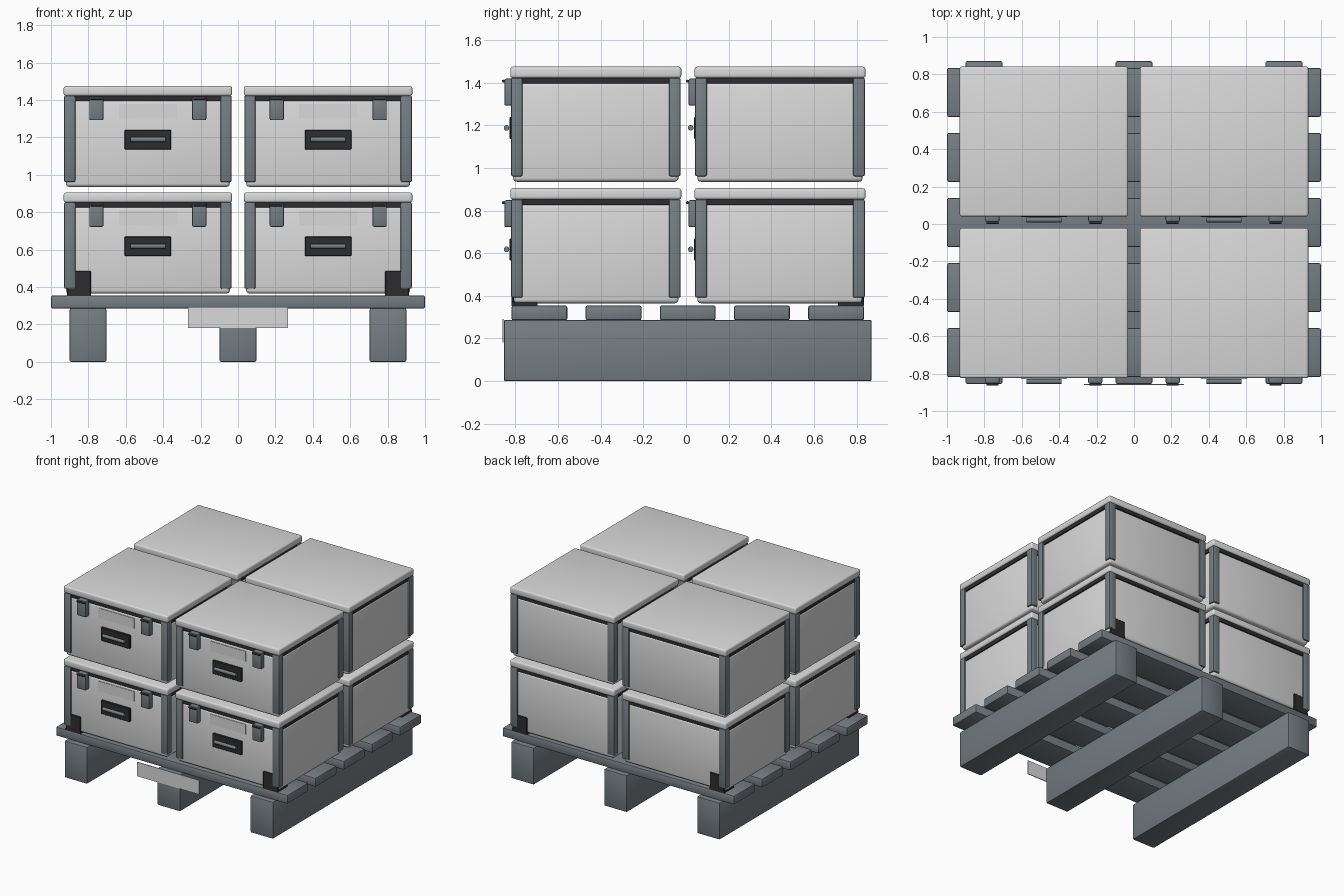
import bpy, bmesh, math
from mathutils import Matrix

if "Cube" in bpy.data.objects:
    bpy.data.objects.remove(bpy.data.objects["Cube"])


def material(name, rgb):
    m = bpy.data.materials.new(name)
    m.diffuse_color = (*rgb, 1)
    m.use_nodes = True
    m.node_tree.nodes["Principled BSDF"].inputs["Base Color"].default_value = m.diffuse_color
    return m


LIGHT = material("light grey", (0.70, 0.70, 0.70))
STEEL = material("steel grey", (0.18, 0.21, 0.227))
BLACK = material("near black", (0.027, 0.027, 0.029))


def finish(name, bm, mat):
    me = bpy.data.meshes.new(name)
    bm.to_mesh(me)
    bm.free()
    me.materials.append(mat)
    ob = bpy.data.objects.new(name, me)
    bpy.context.collection.objects.link(ob)
    bpy.ops.object.select_all(action='DESELECT')
    ob.select_set(True)
    bpy.context.view_layer.objects.active = ob
    bpy.ops.object.shade_smooth_by_angle(angle=math.radians(35))
    return ob


def box(name, x, y, z, mat, bevel=0.0, segments=2):
    """Bevelled block given by its (min, max) range on each axis."""
    bm = bmesh.new()
    bmesh.ops.create_cube(bm, size=1)
    for v in bm.verts:
        v.co = [r[0] if c < 0 else r[1] for c, r in zip(v.co, (x, y, z))]
    if bevel:
        bmesh.ops.bevel(bm, geom=bm.edges[:], offset=bevel, segments=segments,
                        profile=0.5, affect='EDGES')
    return finish(name, bm, mat)


def bar(name, x, y, z, radius, length, mat):
    """Round bar lying along x."""
    bm = bmesh.new()
    bmesh.ops.create_cone(bm, cap_ends=True, segments=16, radius1=radius,
                          radius2=radius, depth=length)
    bm.transform(Matrix.Translation((x, y, z)) @ Matrix.Rotation(math.pi / 2, 4, 'Y'))
    return finish(name, bm, mat)


def around(c, half):
    return (c - half, c + half)


YC = 0.008  # centre of the pallet in y

# pallet: three runners, five deck slats, hanging label plate
for i, x in enumerate((-0.802, 0, 0.802)):
    box(f"pallet_runner_{i}", around(x, 0.098), around(YC, 0.863), (0, 0.287), STEEL, 0.008)
for i in range(5):
    box(f"pallet_slat_{i}", (-1, 1), around(YC + (i - 2) * 0.348, 0.131),
        (0.285, 0.355), STEEL, 0.01)
box("pallet_label", around(0, 0.267), (-0.862, -0.856), (0.182, 0.292), LIGHT)


def crate(tag, cx, cy, z):
    """One lidded case; z is its underside."""
    front = cy - 0.388
    # shell, seam and lid
    box("case_body_" + tag, around(cx, 0.438), around(cy, 0.388), (z, z + 0.465), LIGHT, 0.018, 3)
    box("lid_seam_" + tag, around(cx, 0.441), around(cy, 0.391), (z + 0.46, z + 0.492), BLACK)
    box("case_lid_" + tag, around(cx, 0.45), around(cy, 0.401), (z + 0.487, z + 0.54), LIGHT, 0.012, 3)
    # corner posts
    for sx in (-1, 1):
        for sy in (-1, 1):
            box(f"corner_post_{tag}_{sx}_{sy}", around(cx + sx * 0.418, 0.03),
                around(cy + sy * 0.3705, 0.0275), (z + 0.026, z + 0.488), STEEL, 0.008)
    # latches with pivot pins
    for s in (-1, 1):
        x = cx + s * 0.275
        box(f"latch_{tag}_{s}", around(x, 0.038), (front - 0.041, front + 0.005),
            (z + 0.357, z + 0.484), STEEL, 0.008)
        bar(f"latch_pin_{tag}_{s}", x, front - 0.046, z + 0.472, 0.007, 0.064, BLACK)
    # recessed handle and blank label
    box("handle_plate_" + tag, around(cx, 0.125), (front - 0.016, front + 0.005),
        (z + 0.2, z + 0.305), BLACK, 0.004, 1)
    bar("handle_bar_" + tag, cx, front - 0.031, z + 0.253, 0.013, 0.188, STEEL)
    box("case_label_" + tag, around(cx, 0.155), (front - 0.004, front + 0.003),
        (z + 0.365, z + 0.443), LIGHT)


# eight cases, two by two by two
for k, z in enumerate((0.365, 0.935)):
    for j, cy in enumerate((-0.423, 0.441)):
        for i, cx in enumerate((-0.482, 0.482)):
            crate(f"{k}{j}{i}", cx, cy, z)

# retaining brackets at the pallet corners: upright plate and foot
for sx in (-1, 1):
    for sy in (-1, 1):
        xr = around(sx * 0.851, 0.064)
        face = YC + 0.001 + sy * 0.82
        inner = YC + 0.001 + sy * 0.705
        outer = YC + 0.001 + sy * 0.827
        box(f"bracket_upright_{sx}_{sy}", xr, around(face, 0.007), (0.35, 0.487), BLACK, 0.005, 1)
        box(f"bracket_foot_{sx}_{sy}", xr, (min(inner, outer), max(inner, outer)),
            (0.352, 0.369), BLACK)
